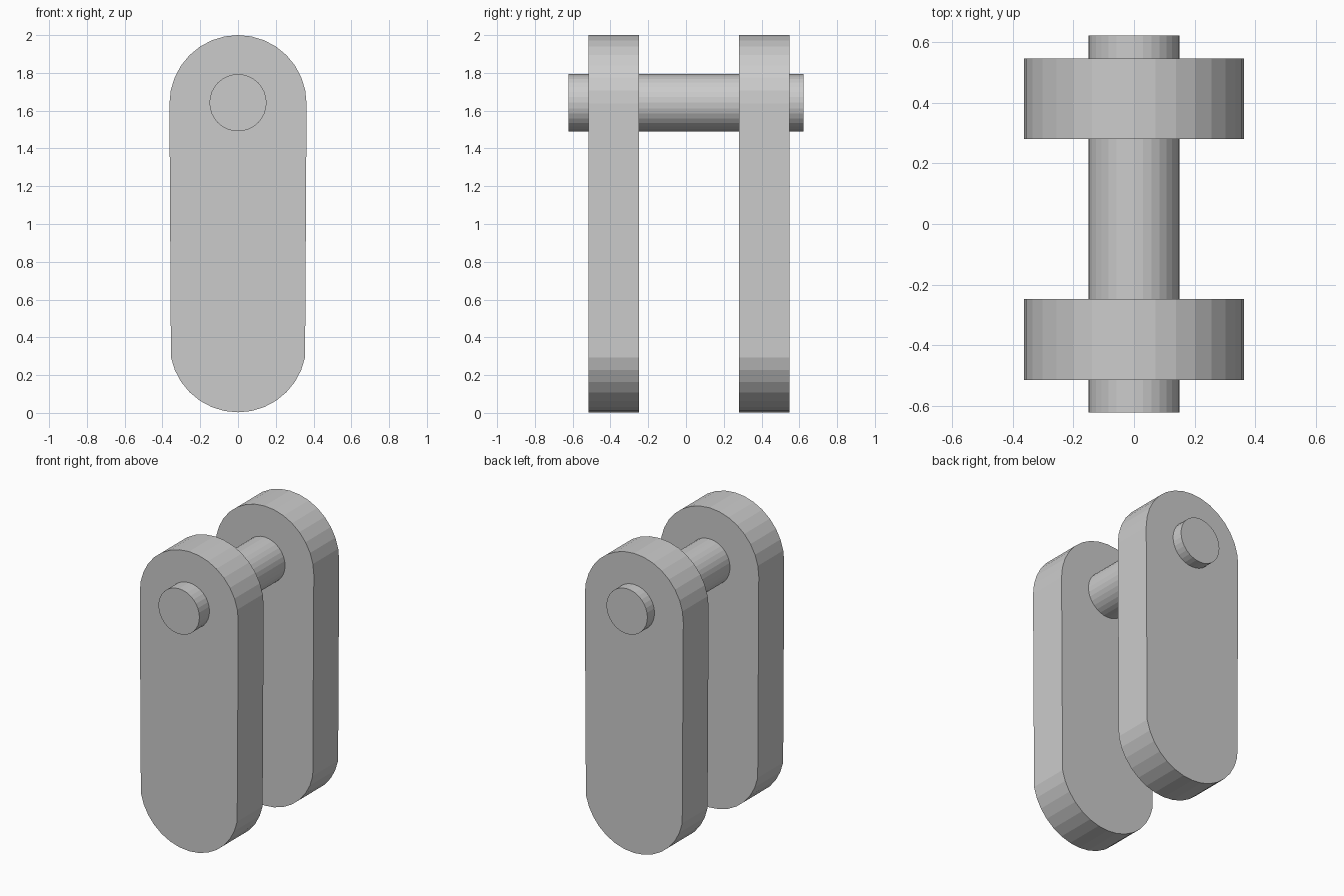
import bpy, bmesh
from math import sin, cos, pi

if "Cube" in bpy.data.objects:
    bpy.data.objects.remove(bpy.data.objects["Cube"])

STEP = pi / 16  # 32-sided rounding


def extrude_y(name, outline, y0, y1):
    """Solid made by extruding an x-z outline from y0 to y1."""
    bm = bmesh.new()
    face = bm.faces.new([bm.verts.new((x, y0, z)) for x, z in outline])
    res = bmesh.ops.extrude_face_region(bm, geom=[face], use_keep_orig=True)
    new = [g for g in res["geom"] if isinstance(g, bmesh.types.BMVert)]
    bmesh.ops.translate(bm, verts=new, vec=(0, y1 - y0, 0))
    bmesh.ops.recalc_face_normals(bm, faces=bm.faces[:])
    mesh = bpy.data.meshes.new(name)
    bm.to_mesh(mesh)
    bm.free()
    obj = bpy.data.objects.new(name, mesh)
    bpy.context.collection.objects.link(obj)
    return obj


def arc(r, cz, first, last):
    return [(r * cos(i * STEP), cz + r * sin(i * STEP)) for i in range(first, last + 1)]


# Link plates: round top, slightly tapered sides, round bottom
plate = arc(0.363, 1.637, 0, 16) + arc(0.362, 0.365, 17, 31)
extrude_y("front_plate", plate, -0.516, -0.248)
extrude_y("back_plate", plate, 0.28, 0.547)

# Pin through both plates
extrude_y("pin", arc(0.151, 1.642, 0, 31), -0.622, 0.622)
